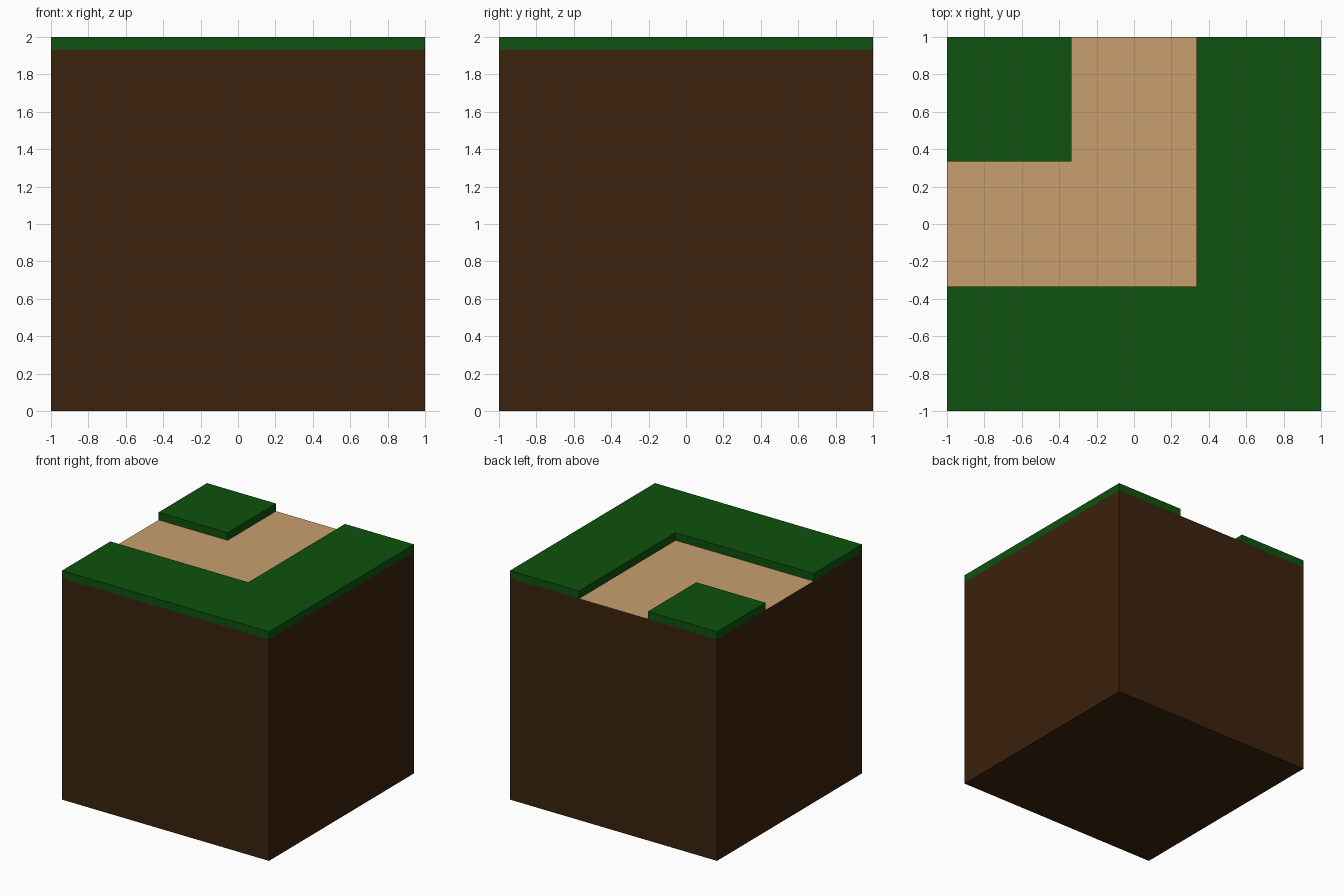
import bpy, bmesh

if "Cube" in bpy.data.objects:
    bpy.data.objects.remove(bpy.data.objects["Cube"])

GROUND = 1.933   # top of the soil and path
TOP = 2.0        # top of the grass
T = 1 / 3        # tile is split in thirds


def material(name, rgb):
    m = bpy.data.materials.new(name)
    m.diffuse_color = (*rgb, 1)
    m.use_nodes = True
    m.node_tree.nodes["Principled BSDF"].inputs["Base Color"].default_value = m.diffuse_color
    return m


soil = material("dark soil", (0.045, 0.016, 0.004))
sand = material("sandy path", (0.584, 0.352, 0.162))
grass = material("grass green", (0.0044, 0.085, 0.0044))


def prism(name, outline, z0, z1, mats):
    """Extrude a counter-clockwise outline from z0 to z1."""
    bm = bmesh.new()
    base = bm.faces.new([bm.verts.new((x, y, z0)) for x, y in outline])
    ext = bmesh.ops.extrude_face_region(bm, geom=[base], use_keep_orig=True)
    verts = [g for g in ext["geom"] if isinstance(g, bmesh.types.BMVert)]
    bmesh.ops.translate(bm, verts=verts, vec=(0, 0, z1 - z0))
    bmesh.ops.recalc_face_normals(bm, faces=bm.faces)
    mesh = bpy.data.meshes.new(name)
    bm.to_mesh(mesh)
    bm.free()
    for m in mats:
        mesh.materials.append(m)
    ob = bpy.data.objects.new(name, mesh)
    bpy.context.collection.objects.link(ob)
    return ob


# Soil block, its top is the path surface
block = prism("soil_block", [(-1, -1), (1, -1), (1, 1), (-1, 1)], 0, GROUND, [soil, sand])
for p in block.data.polygons:
    p.material_index = 1 if p.normal.z > 0.5 else 0

# Grass around the outside of the path bend
prism("outer_grass", [(-1, -1), (1, -1), (1, 1), (T, 1), (T, -T), (-1, -T)],
      GROUND, TOP, [grass])

# Grass square inside the bend
prism("inner_grass", [(-1, T), (-T, T), (-T, 1), (-1, 1)], GROUND, TOP, [grass])
